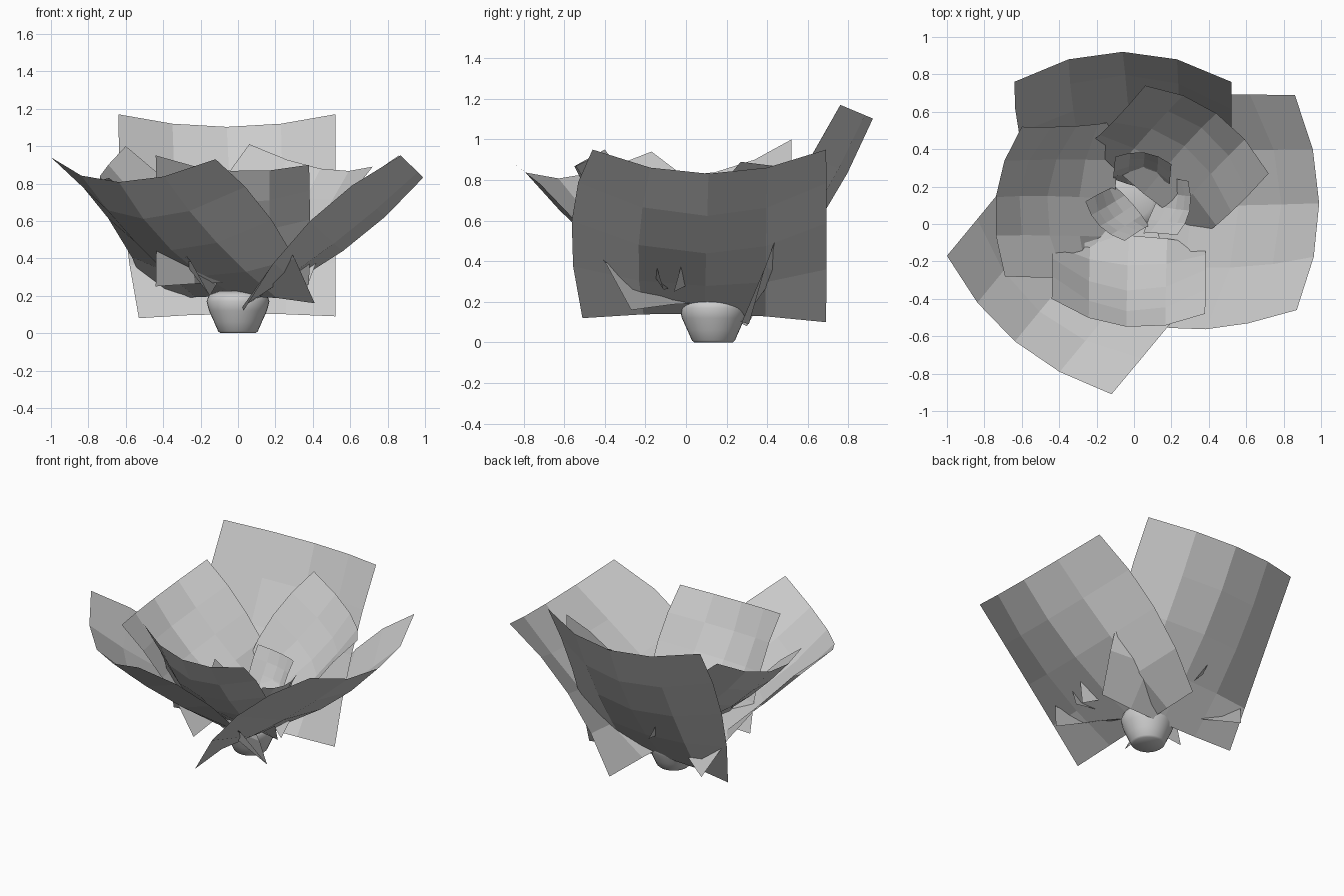
import bpy, bmesh, math
from mathutils import Vector

if "Cube" in bpy.data.objects:
    bpy.data.objects.remove(bpy.data.objects["Cube"])

N = 4  # faces along each side of a petal


def petal(name, bl, br, tl, tr, belly=0.14, curl=0.07, flare=(0, 0)):
    """Cupped open sheet spanned between four corners, edges curling inward."""
    bl, br, tl, tr = map(Vector, (bl, br, tl, tr))
    side = (tr - tl).normalized()
    out = ((tl + tr) - (bl + br)).cross((br + tr) - (bl + tl)).normalized()
    if out.z > 0:
        out = -out
    width = (tr - tl).length
    bm = bmesh.new()
    grid = []
    for j in range(N + 1):
        v = j / N
        mid = 4 * v * (1 - v)
        cup = -0.04 + 0.19 * v + belly * mid
        row = []
        for i in range(N + 1):
            t = i / N
            u = 2 * t - 1
            p = bl.lerp(br, t).lerp(tl.lerp(tr, t), v)
            p += out * width * (cup * (1 - u * u) - curl * mid)
            p += side * mid * (flare[1] * max(u, 0) + flare[0] * min(u, 0))
            row.append(bm.verts.new(p))
        grid.append(row)
    for j in range(N):
        for i in range(N):
            bm.faces.new((grid[j][i], grid[j][i + 1], grid[j + 1][i + 1], grid[j + 1][i]))
    bmesh.ops.recalc_face_normals(bm, faces=bm.faces)
    me = bpy.data.meshes.new(name)
    bm.to_mesh(me)
    bm.free()
    bpy.context.collection.objects.link(bpy.data.objects.new(name, me))


# Large outer petals
petal("outer_petal_back", (-.53, .30, .08), (.52, .31, .09), (-.64, .76, 1.17), (.52, .76, 1.17),
      belly=.09, curl=.04, flare=(.03, 0))
petal("outer_petal_right", (.10, .69, .10), (.03, -.51, .12), (.86, .69, .95), (.87, -.46, .95),
      curl=.08, flare=(0, .08))
petal("outer_petal_front", (.41, -.27, .16), (-.46, .49, .17), (-.12, -.91, .93), (-1.0, -.17, .94))

# Middle petals
petal("middle_petal_front", (.38, -.11, .26), (-.44, -.07, .25), (.38, -.48, .90), (-.44, -.40, .95))
petal("middle_petal_left", (-.15, -.27, .20), (-.10, .55, .36), (-.69, -.28, .83), (-.60, .52, 1.0))
petal("middle_petal_back", (-.24, .43, .40), (.37, -.06, .25), (.06, .74, 1.01), (.72, .27, .89))

# Small centre petals
petal("inner_petal_back", (-.11, .24, .29), (.19, .17, .29), (-.10, .36, .61), (.20, .32, .59))
petal("inner_petal_left", (.08, -.01, .28), (-.10, .20, .28), (-.05, -.09, .56), (-.26, .12, .56))
petal("inner_petal_right", (.19, .24, .28), (.05, -.05, .26), (.29, .23, .56), (.23, -.06, .56))

# Smooth rounded cup under the petals
bm = bmesh.new()
profile = [(0, 0), (.095, 0), (.106, .01), (.128, .06), (.155, .12), (.168, .17), (.155, .205), (.1, .225), (0, .235)]
vs = [bm.verts.new((r, 0, z)) for r, z in profile]
es = [bm.edges.new(e) for e in zip(vs, vs[1:])]
bmesh.ops.spin(bm, geom=vs + es, cent=(0, 0, 0), axis=(0, 0, 1), angle=math.tau, steps=32)
bmesh.ops.remove_doubles(bm, verts=bm.verts, dist=1e-4)
bmesh.ops.recalc_face_normals(bm, faces=bm.faces)
me = bpy.data.meshes.new("flower_base")
bm.to_mesh(me)
bm.free()
base = bpy.data.objects.new("flower_base", me)
base.location = (0, .135, 0)
bpy.context.collection.objects.link(base)
bpy.context.view_layer.objects.active = base
base.select_set(True)
bpy.ops.object.shade_smooth_by_angle(angle=math.radians(60))
